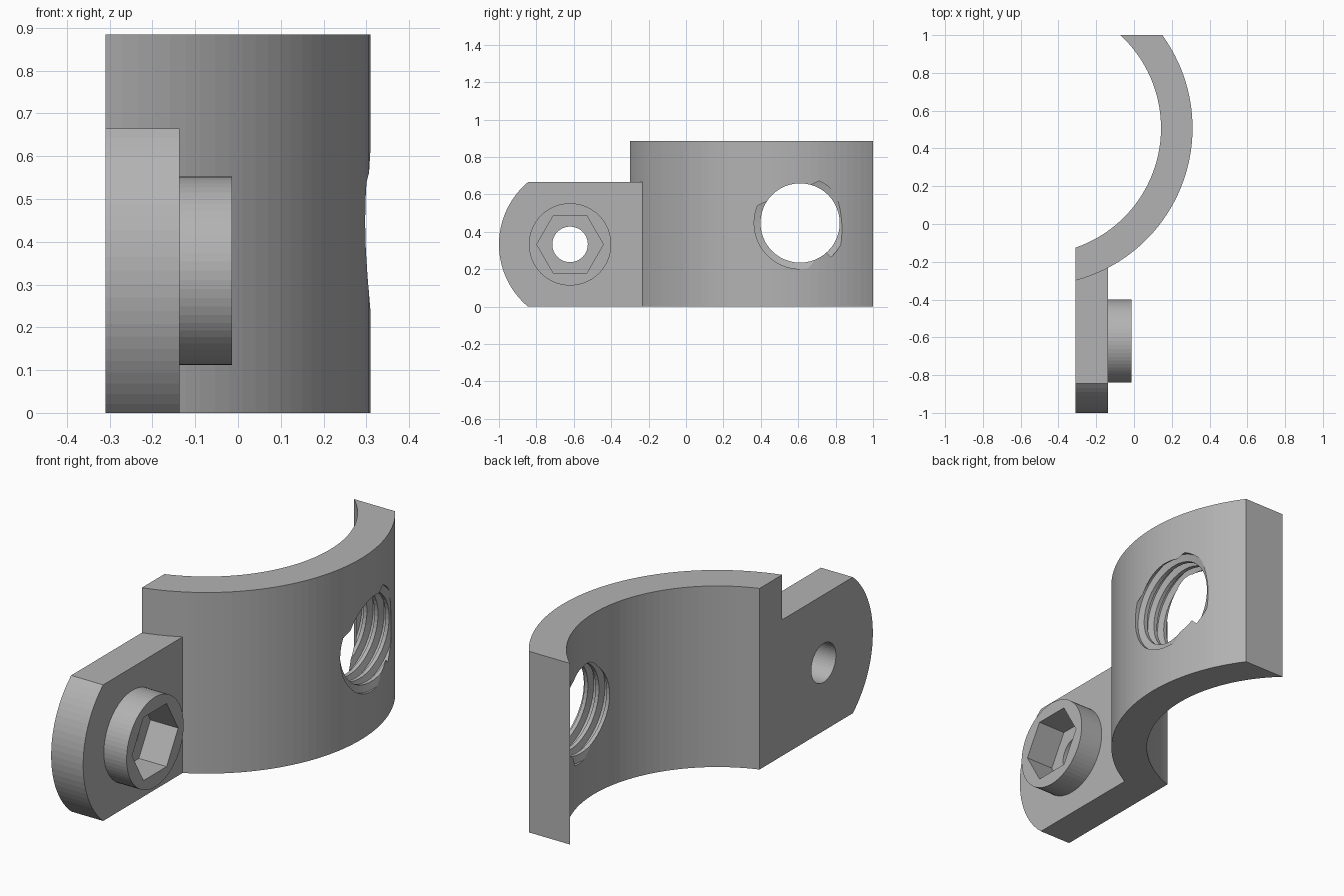
import bpy, bmesh, math
from mathutils import Vector

cube = bpy.data.objects.get("Cube")
if cube:
    bpy.data.objects.remove(cube, do_unlink=True)

grey = bpy.data.materials.new("plain grey")
grey.use_nodes = True
grey.diffuse_color = (0.45, 0.45, 0.45, 1)
grey.node_tree.nodes["Principled BSDF"].inputs["Base Color"].default_value = grey.diffuse_color


def finish(bm, name):
    bmesh.ops.recalc_face_normals(bm, faces=bm.faces)
    mesh = bpy.data.meshes.new(name)
    bm.to_mesh(mesh)
    bm.free()
    mesh.materials.append(grey)
    obj = bpy.data.objects.new(name, mesh)
    bpy.context.collection.objects.link(obj)
    return obj


def prism(name, points, direction):
    """Extrude a closed outline along a direction."""
    bm = bmesh.new()
    face = bm.faces.new([bm.verts.new(p) for p in points])
    new = bmesh.ops.extrude_face_region(bm, geom=[face])["geom"]
    verts = [v for v in new if isinstance(v, bmesh.types.BMVert)]
    bmesh.ops.translate(bm, verts=verts, vec=direction)
    return finish(bm, name)


def arc(cx, cy, radius, start, end, count):
    steps = [start + (end - start) * i / count for i in range(count + 1)]
    return [(cx + radius * math.cos(a), cy + radius * math.sin(a)) for a in steps]


def x_prism(name, outline, x0, x1):
    return prism(name, [(x0, y, z) for y, z in outline], Vector((x1 - x0, 0, 0)))


def disc(name, radius, sides, x0, x1):
    outline = arc(HOLE_Y, TAB_MID, radius, 0, math.tau, sides)[:-1]
    return x_prism(name, outline, x0, x1)


def combine(target, tool, operation):
    mod = target.modifiers.new(operation.lower(), "BOOLEAN")
    mod.operation = operation
    mod.solver = "EXACT"
    mod.object = tool
    bpy.context.view_layer.objects.active = target
    bpy.ops.object.modifier_apply(modifier=mod.name)
    bpy.data.objects.remove(tool, do_unlink=True)


def thread_cutter(name, cy, cz, x0, pitch, turns, minor, major):
    """Closed helical solid along x: the rows climb one pitch per revolution."""
    profile = [(0, minor), (0.32, minor), (0.48, major), (0.87, major)]
    n, m = 48, len(profile)
    rows = turns * m
    bm = bmesh.new()
    grid = []
    for k in range(rows + m + 1):
        phase, r = profile[k % m]
        row = []
        for j in range(n if k <= rows else 1):
            a = math.tau * j / n
            x = x0 + pitch * (k // m + phase + j / n)
            row.append(bm.verts.new((x, cy + r * math.cos(a), cz + r * math.sin(a))))
        grid.append(row)

    def vert(k, j):
        return grid[k][j] if j < n else grid[k + m][0]

    for k in range(rows):
        for j in range(n):
            bm.faces.new((vert(k, j), vert(k, j + 1), vert(k + 1, j + 1), vert(k + 1, j)))
    # The last rows beyond the wall only carry the seam
    bmesh.ops.delete(bm, geom=[v for v in bm.verts if not v.link_faces], context="VERTS")
    # Close both ends with a fan
    length = pitch * (turns + 1)
    tips = [bm.verts.new((x, cy, cz)) for x in (x0 - pitch, x0 + length + pitch)]
    for e in [e for e in bm.edges if e.is_boundary]:
        middle = (e.verts[0].co.x + e.verts[1].co.x) / 2
        bm.faces.new((*e.verts, tips[middle > x0 + length / 2]))
    return finish(bm, name)


# Main dimensions
CX, CY, OUTER, INNER = -0.526, 0.508, 0.836, 0.669
HEIGHT, TAB_HEIGHT = 0.885, 0.665
SIDE, TAB_FACE, BOSS_FACE = -0.31, -0.137, -0.014
HOLE_Y, TAB_MID = -0.62, TAB_HEIGHT / 2


def band_arc(radius):
    """Arc trimmed by the flat side plane and the back plane."""
    start = -math.acos((SIDE - CX) / radius)
    end = math.asin((1 - CY) / radius)
    return arc(CX, CY, radius, start, end, 40)


# Curved band
outline = band_arc(OUTER) + band_arc(INNER)[::-1]
bracket = prism("clamp_bracket", [(x, y, 0) for x, y in outline], Vector((0, 0, HEIGHT)))

# Flat mounting tab with a rounded end
tip_radius = 0.435
half = math.asin(TAB_MID / tip_radius)
end = arc(tip_radius - 1, TAB_MID, tip_radius, math.pi - half, math.pi + half, 24)
tab = x_prism("mounting_tab", end + [(-0.232, 0), (-0.232, TAB_HEIGHT)], SIDE, TAB_FACE)
combine(bracket, tab, "UNION")

# Round boss with hexagonal socket and through hole
combine(bracket, disc("boss", 0.22, 64, TAB_FACE - 0.05, BOSS_FACE), "UNION")
combine(bracket, disc("socket_cutter", 0.178, 6, BOSS_FACE - 0.15, 0.1), "DIFFERENCE")
combine(bracket, disc("hole_cutter", 0.095, 48, -0.5, 0.1), "DIFFERENCE")

# Threaded hole through the band
cutter = thread_cutter("thread_cutter", 0.61, 0.447, -0.078, 0.06, 8, 0.212, 0.246)
combine(bracket, cutter, "DIFFERENCE")
